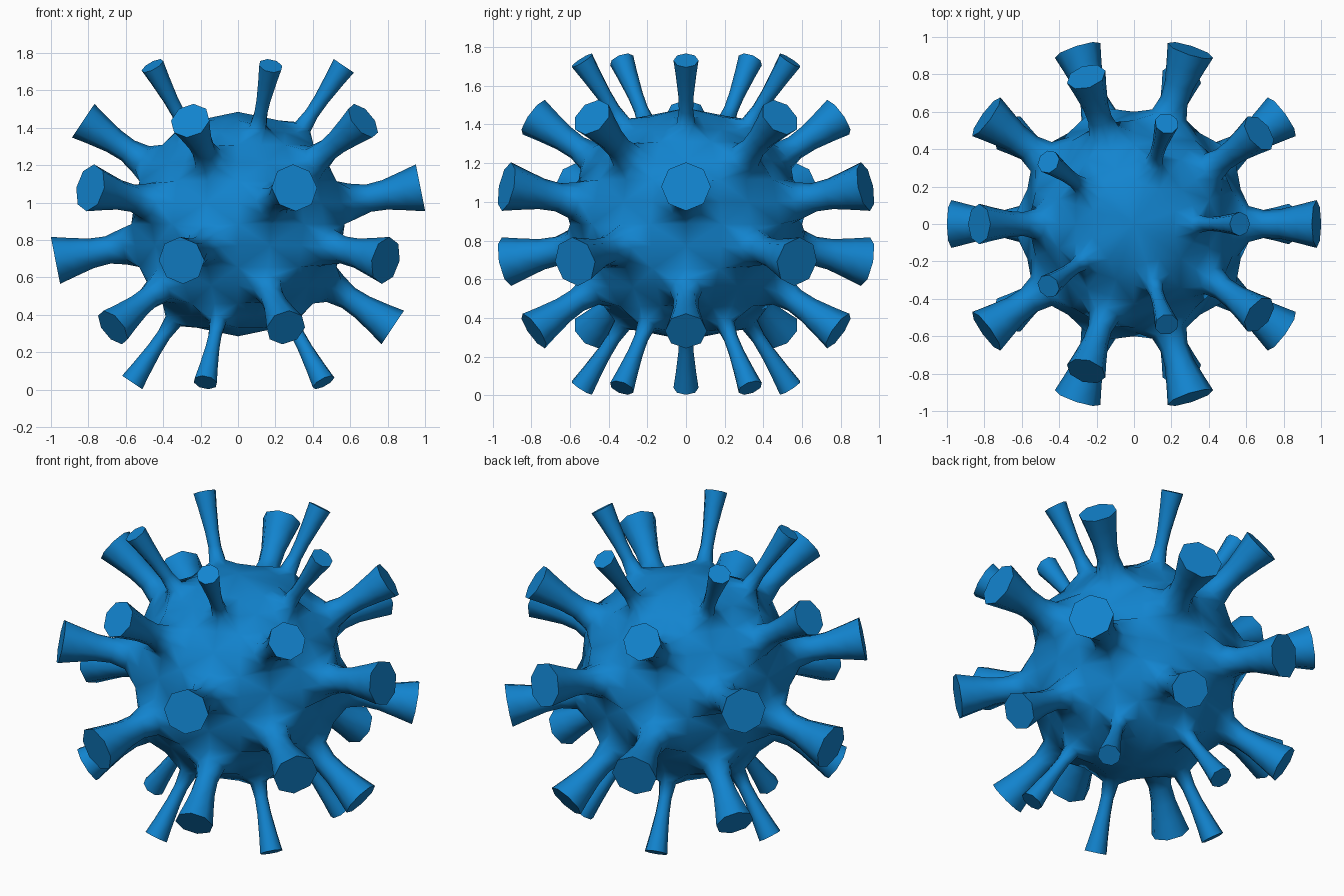
import bpy, bmesh, math
from mathutils import Vector

if "Cube" in bpy.data.objects:
    bpy.data.objects.remove(bpy.data.objects["Cube"])

R, ZC, SEG, BANDS = 0.6, 0.885, 10, 8
CENTRE = Vector((0, 0, ZC))


def direction(lon, lat):
    lon, lat = math.radians(lon), math.radians(lat)
    return Vector((math.cos(lat) * math.cos(lon), math.cos(lat) * math.sin(lon), math.sin(lat)))


def corner(i, j):
    return direction(36 * i - 18, -90 + 22.5 * j) * R


bm = bmesh.new()


def add_face(points):
    bm.faces.new([bm.verts.new(p) for p in points])


def bridge(a, b):
    for k in range(len(a)):
        n = (k + 1) % len(a)
        add_face([a[k], a[n], b[n], b[k]])


# tip distance, tip radius and neck radius for each latitude row (equator to pole)
ROWS = [(0.995, 0.128, 0.074), (0.995, 0.108, 0.064), (1.018, 0.065, 0.037)]


def spike(border, i, j):
    lat = -90 + 22.5 * (j + 0.5)
    d = direction(36 * i, lat)
    east = Vector((0, 0, 1)).cross(d).normalized()
    north = d.cross(east)
    tip, r_tip, r_neck = ROWS[int(abs(lat) / 22.5)]
    profile = [(0.625, r_neck * 1.3), (0.71, r_neck), (0.80, r_neck * 1.08),
               (tip - 0.09, r_tip * 0.82), (tip, r_tip)]
    prev = border
    for dist, r in profile:
        ring = []
        for k in range(8):
            a = math.radians(225 + 45 * k)
            ring.append(d * dist + east * r * math.cos(a) + north * r * math.sin(a))
        bridge(prev, ring)
        prev = ring
    add_face(prev)


# coarse ball whose alternate faces grow into spikes
for i in range(SEG):
    for j in range(1, BANDS - 1):
        c = [corner(i, j), corner(i + 1, j), corner(i + 1, j + 1), corner(i, j + 1)]
        border = []
        for k in range(4):
            border += [c[k], (c[k] + c[(k + 1) % 4]) / 2]
        if (i + j) % 2 == 0:
            spike(border, i, j)
        else:
            mid = sum(c, Vector()) / 4
            for k in range(8):
                add_face([border[k], border[(k + 1) % 8], mid])
    # pole caps
    for j, pole in ((1, -R), (BANDS - 1, R)):
        a, b = corner(i, j), corner(i + 1, j)
        add_face([a, (a + b) / 2, b, Vector((0, 0, pole))])

bmesh.ops.remove_doubles(bm, verts=bm.verts, dist=0.0005)
bmesh.ops.recalc_face_normals(bm, faces=bm.faces)
bmesh.ops.translate(bm, verts=bm.verts, vec=CENTRE)

mesh = bpy.data.meshes.new("spiked_ball")
bm.to_mesh(mesh)
bm.free()
ball = bpy.data.objects.new("spiked_ball", mesh)
bpy.context.collection.objects.link(ball)

# blue material
mat = bpy.data.materials.new("blue")
mat.diffuse_color = (0.006, 0.23, 0.62, 1)
mat.use_nodes = True
mat.node_tree.nodes["Principled BSDF"].inputs["Base Color"].default_value = mat.diffuse_color
mesh.materials.append(mat)

# smooth body, crisp spike ends
bpy.context.view_layer.objects.active = ball
ball.select_set(True)
bpy.ops.object.shade_smooth_by_angle(angle=math.radians(60))
